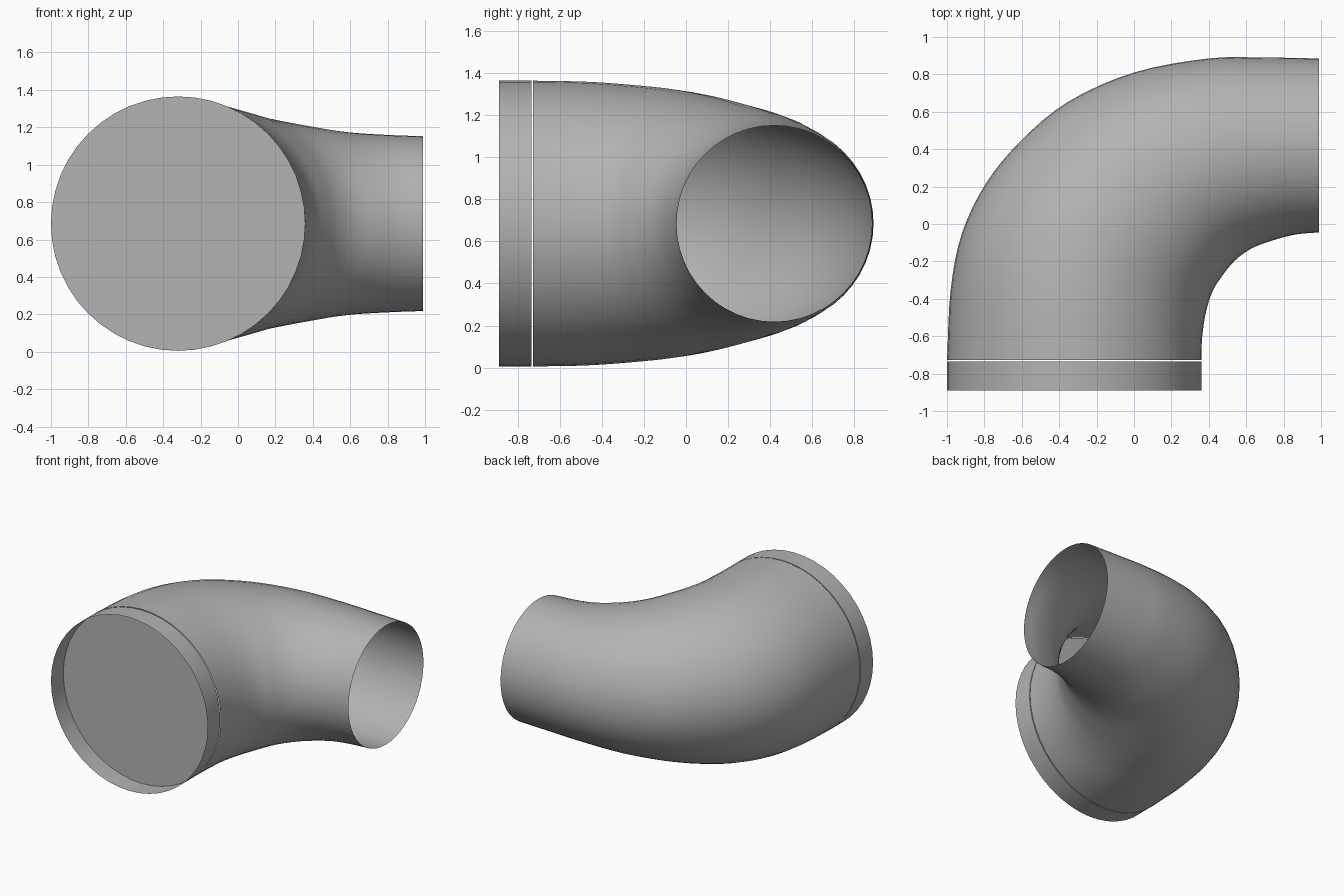
import bpy, bmesh, math
from mathutils import Vector

if "Cube" in bpy.data.objects:
    bpy.data.objects.remove(bpy.data.objects["Cube"], do_unlink=True)

SIDES = 48
MID_Z = 0.685

grey = bpy.data.materials.new("plain grey")
grey.use_nodes = True
colour = (0.45, 0.45, 0.45, 1)
grey.diffuse_color = colour
grey.node_tree.nodes["Principled BSDF"].inputs["Base Color"].default_value = colour


def section(outer_x, outer_y, inner_x, inner_y, half):
    """Upright oval between an outer and an inner point of the bend."""
    a, b = Vector((outer_x, outer_y, MID_Z)), Vector((inner_x, inner_y, MID_Z))
    mid, arm = (a + b) / 2, (a - b) / 2
    angles = [math.tau * i / SIDES for i in range(SIDES)]
    return [mid + arm * math.cos(t) + Vector((0, 0, half * math.sin(t))) for t in angles]


def smooth_stations(stations, steps):
    """Pass a soft curve through the stations."""
    rows = [Vector(s) for s in stations]
    ends = [2 * rows[0] - rows[1]] + rows + [2 * rows[-1] - rows[-2]]
    result = []
    for p, q, r, s in zip(ends, ends[1:], ends[2:], ends[3:]):
        for k in range(steps):
            t = k / steps
            result.append(q + (r - p) * t / 2 + (2 * p - 5 * q + 4 * r - s) * t ** 2 / 2
                          + (3 * q - p - 3 * r + s) * t ** 3 / 2)
    return result + [rows[-1]]


def finish(name, bm):
    mesh = bpy.data.meshes.new(name)
    bm.to_mesh(mesh)
    bm.free()
    mesh.materials.append(grey)
    obj = bpy.data.objects.new(name, mesh)
    bpy.context.collection.objects.link(obj)
    bpy.ops.object.select_all(action='DESELECT')
    obj.select_set(True)
    bpy.context.view_layer.objects.active = obj
    bpy.ops.object.shade_smooth_by_angle(angle=math.radians(35))


def tube(name, stations):
    bm = bmesh.new()
    rings = [[bm.verts.new(p) for p in section(*s)] for s in stations]
    for a, b in zip(rings, rings[1:]):
        for i in range(SIDES):
            j = (i + 1) % SIDES
            bm.faces.new((a[i], b[i], b[j], a[j]))
    # Face the walls outward, away from the first ring's middle
    face = next(iter(bm.faces))
    face.normal_update()
    centre = sum((v.co for v in rings[0]), Vector()) / SIDES
    if face.normal.dot(face.calc_center_median() - centre) < 0:
        bmesh.ops.reverse_faces(bm, faces=bm.faces[:])
    finish(name, bm)


# Tapering bend: outer x, outer y, inner x, inner y, half height
bend = [
    (-1, -0.728, 0.36, -0.728, 0.68),
    (-0.98, -0.35, 0.365, -0.6, 0.675),
    (-0.92, -0.05, 0.385, -0.47, 0.66),
    (-0.79, 0.22, 0.42, -0.36, 0.64),
    (-0.6, 0.45, 0.47, -0.28, 0.61),
    (-0.35, 0.655, 0.54, -0.195, 0.57),
    (0, 0.81, 0.63, -0.13, 0.53),
    (0.4, 0.885, 0.75, -0.085, 0.49),
    (0.7, 0.89, 0.87, -0.055, 0.475),
    (0.99, 0.885, 0.99, -0.045, 0.467),
]
tube("elbow_bend", smooth_stations(bend, 4))

# Short collar in front of the bend, with a narrow gap behind it
tube("front_collar", [(-1, y, 0.36, y, 0.68) for y in (-0.89, -0.735)])

# Flat plate closing the wide end at the back of the collar
bm = bmesh.new()
plate = bm.faces.new([bm.verts.new(p) for p in section(-1, -0.737, 0.36, -0.737, 0.68)])
plate.normal_update()
if plate.normal.y > 0:
    plate.normal_flip()
finish("end_plate", bm)
